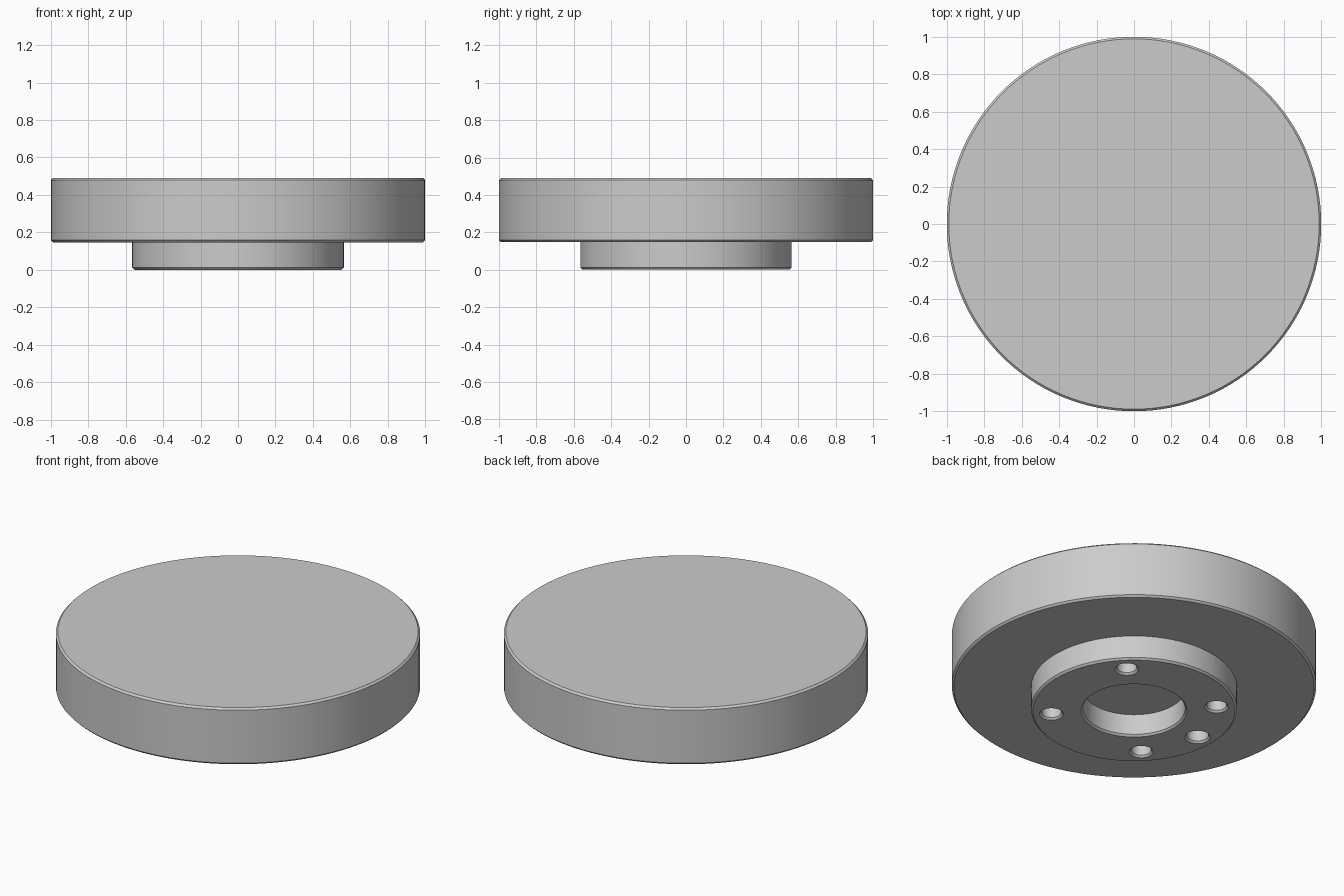
import bpy, bmesh, math
from mathutils import Matrix, Vector

if "Cube" in bpy.data.objects:
    bpy.data.objects.remove(bpy.data.objects["Cube"])

grey = bpy.data.materials.new("light_grey")
grey.use_nodes = True
colour = (0.6, 0.6, 0.6, 1)
grey.diffuse_color = colour
grey.node_tree.nodes["Principled BSDF"].inputs["Base Color"].default_value = colour


def lathe(bm, profile, segments, centre=(0, 0)):
    """Spin a list of (radius, height) points into a closed solid."""
    offset = Vector((centre[0], centre[1], 0))
    rings = []
    for r, z in profile:
        if r == 0:
            rings.append([bm.verts.new(offset + Vector((0, 0, z)))] * segments)
        else:
            rings.append([bm.verts.new(offset + Matrix.Rotation(math.tau * i / segments, 3, "Z")
                                       @ Vector((r, 0, z))) for i in range(segments)])
    for low, high in zip(rings, rings[1:]):
        for i in range(segments):
            j = (i + 1) % segments
            corners = dict.fromkeys((low[i], low[j], high[j], high[i]))
            bm.faces.new(list(corners))


def make_object(name, bm):
    bmesh.ops.dissolve_limit(bm, angle_limit=0.001, verts=bm.verts, edges=bm.edges)
    bmesh.ops.recalc_face_normals(bm, faces=bm.faces)
    mesh = bpy.data.meshes.new(name)
    bm.to_mesh(mesh)
    bm.free()
    mesh.materials.append(grey)
    obj = bpy.data.objects.new(name, mesh)
    bpy.context.collection.objects.link(obj)
    return obj


TOP, STEP, FLOOR, BEVEL = 0.49, 0.147, 0.135, 0.011
RIM, HUB, BORE = 1.0, 0.565, 0.28

# Chamfered disc with a stepped hub and a central blind bore
bm = bmesh.new()
lathe(bm, [(0, FLOOR), (BORE, FLOOR), (BORE, BEVEL), (BORE + BEVEL, 0),
           (HUB - BEVEL, 0), (HUB, BEVEL), (HUB, STEP),
           (RIM - BEVEL, STEP), (RIM, STEP + BEVEL),
           (RIM, TOP - BEVEL), (RIM - BEVEL, TOP), (0, TOP)], 128)
body = make_object("disc_with_hub", bm)

# Four bolt holes on the diagonals and a slightly larger pin hole on the right
holes = [(angle, 0.055) for angle in (45, 135, 225, 315)] + [(180, 0.06)]
bm = bmesh.new()
for angle, r in holes:
    a = math.radians(angle)
    lathe(bm, [(0, -BEVEL), (r + 2 * BEVEL, -BEVEL), (r, BEVEL), (r, FLOOR), (0, FLOOR)],
          40, (0.455 * math.cos(a), 0.455 * math.sin(a)))
cutter = make_object("hole_cutter", bm)
cutter.hide_render = True

# Cut the holes, then discard the cutter
cut = body.modifiers.new("holes", "BOOLEAN")
cut.operation = "DIFFERENCE"
cut.solver = "EXACT"
cut.object = cutter
bpy.ops.object.select_all(action="DESELECT")
bpy.context.view_layer.objects.active = body
body.select_set(True)
bpy.ops.object.modifier_apply(modifier=cut.name)
bpy.data.objects.remove(cutter)

bpy.ops.object.shade_smooth_by_angle(angle=math.radians(30))
